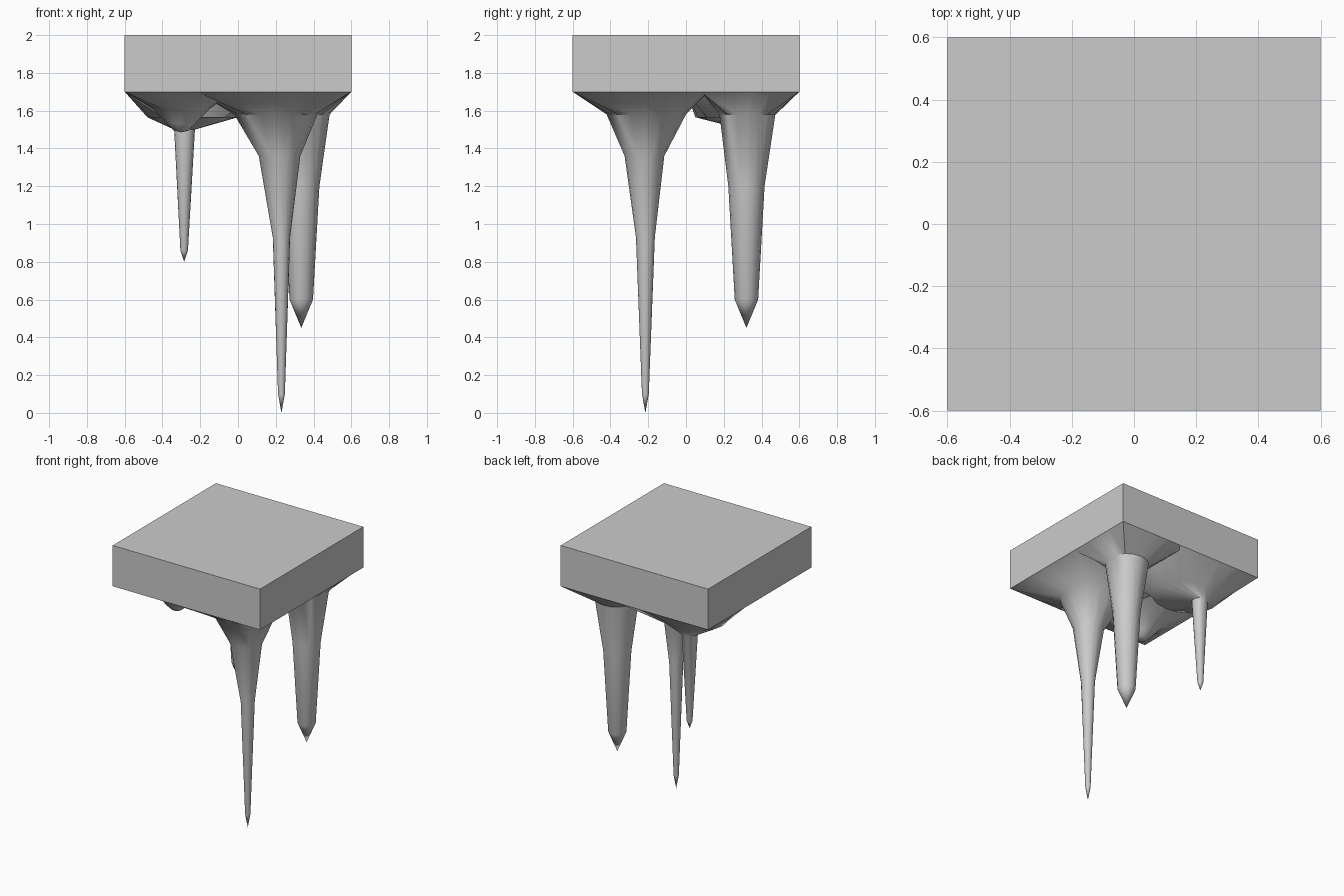
import bpy, bmesh, math

if "Cube" in bpy.data.objects:
    bpy.data.objects.remove(bpy.data.objects["Cube"])

SIDES = 16

def finish(name, bm, smooth):
    bmesh.ops.recalc_face_normals(bm, faces=bm.faces[:])
    me = bpy.data.meshes.new(name)
    bm.to_mesh(me)
    bm.free()
    ob = bpy.data.objects.new(name, me)
    bpy.context.collection.objects.link(ob)
    if smooth:
        bpy.ops.object.select_all(action='DESELECT')
        ob.select_set(True)
        bpy.context.view_layer.objects.active = ob
        bpy.ops.object.shade_smooth_by_angle(angle=math.radians(40))
    return ob

def stalactite(name, base, rings, tip):
    """base: x0,x1,y0,y1 of the square root; rings: z,cx,cy,rx,ry; tip: x,y,z"""
    bm = bmesh.new()
    dirs = [(math.cos(2 * math.pi * i / SIDES), math.sin(2 * math.pi * i / SIDES))
            for i in range(SIDES)]
    x0, x1, y0, y1 = base
    root = []
    for c, s in dirs:
        k = 1 / max(abs(c), abs(s))
        root.append(bm.verts.new(((x0 + x1) / 2 + c * k * (x1 - x0) / 2,
                                  (y0 + y1) / 2 + s * k * (y1 - y0) / 2, 1.7)))
    loops = [root]
    for z, cx, cy, rx, ry in rings:
        loops.append([bm.verts.new((cx + c * rx, cy + s * ry, z)) for c, s in dirs])
    for a, b in zip(loops, loops[1:]):
        for i in range(SIDES):
            j = (i + 1) % SIDES
            bm.faces.new((a[i], a[j], b[j], b[i]))
    point = bm.verts.new(tip)
    for i in range(SIDES):
        bm.faces.new((loops[-1][i], loops[-1][(i + 1) % SIDES], point))
    return finish(name, bm, True)

# ceiling slab
bm = bmesh.new()
bmesh.ops.create_cube(bm, size=1)
for v in bm.verts:
    v.co = (v.co.x * 1.2, v.co.y * 1.2, 1.85 + v.co.z * 0.3)
finish("ceiling_slab", bm, False)

# long thin stalactite
stalactite("long_stalactite", (-0.22, 0.6, -0.6, 0.12),
           [(1.58, 0.20, -0.21, 0.22, 0.21), (1.36, 0.22, -0.22, 0.11, 0.105),
            (0.93, 0.23, -0.215, 0.046, 0.05), (0.10, 0.23, -0.215, 0.018, 0.018)],
           (0.23, -0.215, 0.0))

# thick blunt stalactite
stalactite("thick_stalactite", (0.05, 0.6, 0.08, 0.6),
           [(1.58, 0.335, 0.325, 0.15, 0.148), (1.20, 0.335, 0.32, 0.096, 0.096),
            (0.60, 0.335, 0.32, 0.062, 0.062)],
           (0.335, 0.32, 0.45))

# short thin stalactite with a broad shallow root
stalactite("short_stalactite", (-0.6, 0.1, 0.0, 0.6),
           [(1.565, -0.24, 0.255, 0.24, 0.205), (1.50, -0.283, 0.36, 0.055, 0.055),
            (0.86, -0.285, 0.365, 0.02, 0.02)],
           (-0.285, 0.365, 0.80))

# rounded stub
stalactite("stub_stalactite", (-0.6, -0.02, -0.6, 0.06),
           [(1.61, -0.30, -0.27, 0.15, 0.15), (1.53, -0.30, -0.28, 0.075, 0.075),
            (1.495, -0.30, -0.28, 0.04, 0.04)],
           (-0.30, -0.28, 1.485))
